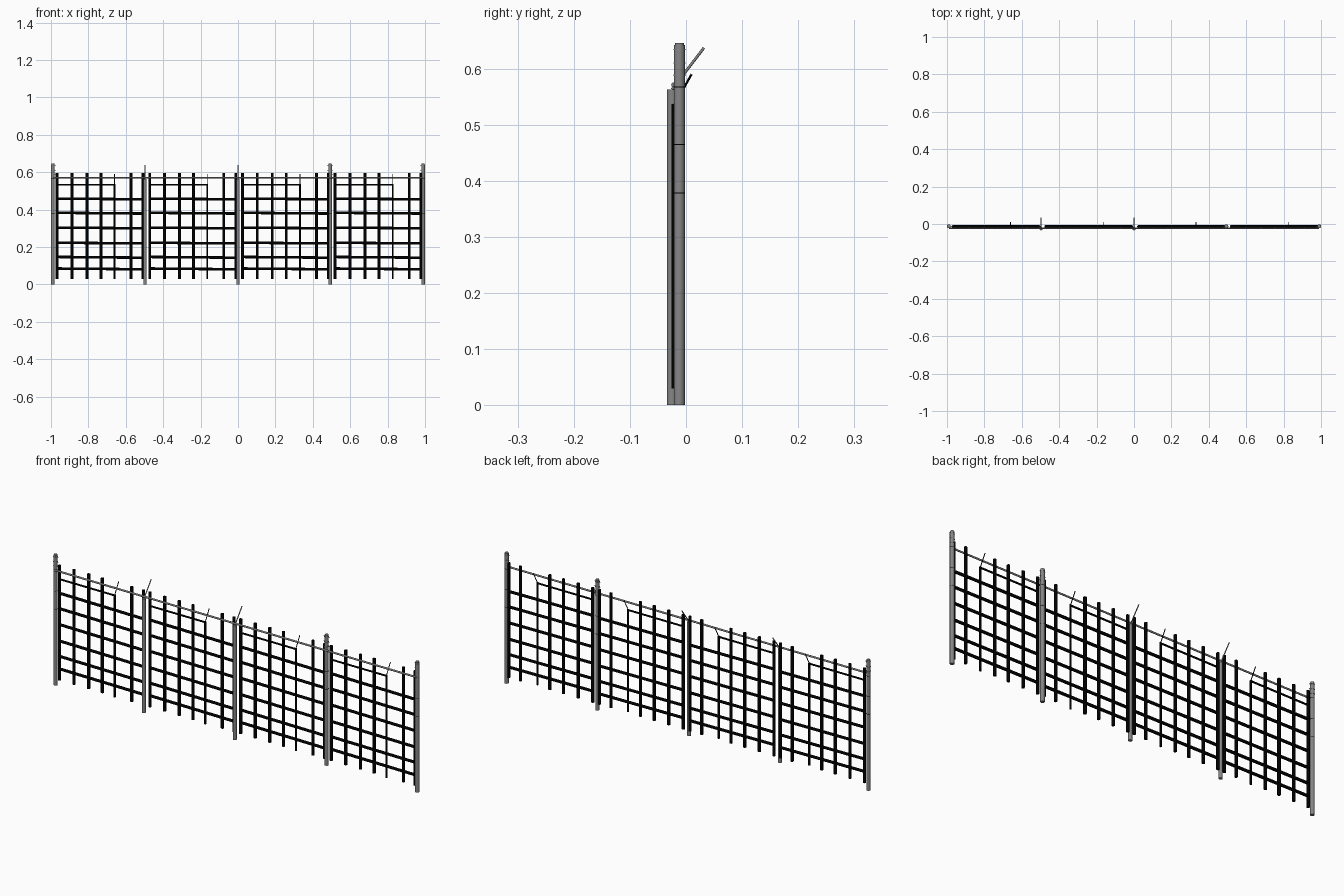
import bpy, bmesh, math
from mathutils import Vector

if "Cube" in bpy.data.objects:
    bpy.data.objects.remove(bpy.data.objects["Cube"])


def material(name, rgb):
    m = bpy.data.materials.new(name)
    m.diffuse_color = (*rgb, 1)
    m.use_nodes = True
    m.node_tree.nodes["Principled BSDF"].inputs["Base Color"].default_value = m.diffuse_color
    return m


STEEL = material("grey steel", (0.24, 0.24, 0.24))
BLACK = material("black bar", (0.0, 0.0, 0.0))


def tube(bm, a, b, r, sides):
    # Capped round bar between two points
    a, b = Vector(a), Vector(b)
    d = b - a
    q = d.to_track_quat('Z', 'Y')
    rings = []
    for c in (a, b):
        rings.append([bm.verts.new(c + q @ Vector((
            r * math.cos(2 * math.pi * i / sides),
            r * math.sin(2 * math.pi * i / sides), 0))) for i in range(sides)])
    lo, hi = rings
    for i in range(sides):
        j = (i + 1) % sides
        bm.faces.new((lo[i], lo[j], hi[j], hi[i]))
    bm.faces.new(lo[::-1])
    bm.faces.new(hi)


def make(name, mat, bars, sides=8):
    # One object made from a list of (start, end, radius) bars
    bm = bmesh.new()
    for a, b, r in bars:
        tube(bm, a, b, r, sides)
    me = bpy.data.meshes.new(name)
    bm.to_mesh(me)
    bm.free()
    me.materials.append(mat)
    ob = bpy.data.objects.new(name, me)
    bpy.context.collection.objects.link(ob)
    bpy.context.view_layer.objects.active = ob
    ob.select_set(True)
    bpy.ops.object.shade_smooth_by_angle(angle=math.radians(50))
    ob.select_set(False)


# Tall posts with tie rings and short wire stubs pointing along the fence
for i, (x, left, right) in enumerate(((-0.99, 0, 1), (0.493, 1, 1), (0.99, 1, 0))):
    make(f"tall_post_{i}", STEEL,
         [((x, -0.012, 0), (x, -0.012, 0.642), 0.0098),
          ((x, -0.012, 0.642), (x, -0.012, 0.646), 0.008)], 16)
    make(f"tie_rings_{i}", STEEL,
         [((x, -0.012, z - 0.001), (x, -0.012, z + 0.001), 0.0107)
          for z in (0.588, 0.61, 0.634)], 16)
    make(f"lower_ties_{i}", BLACK,
         [((x, -0.012, z - 0.0008), (x, -0.012, z + 0.0008), 0.0103)
          for z in (0.378, 0.465, 0.567)], 16)
    make(f"wire_stubs_{i}", STEEL,
         [((x - 0.016 * left, -0.012, z), (x + 0.016 * right, -0.012, z), 0.0015)
          for z in (0.588, 0.61, 0.634)], 6)

# Short posts, each with an arm leaning back
for i, x in enumerate((-0.497, 0.0)):
    make(f"short_post_{i}", STEEL,
         [((x, -0.025, 0), (x, -0.025, 0.563), 0.009)], 16)
    make(f"leaning_arm_{i}", STEEL,
         [((x, -0.025, 0.563), (x, 0.032, 0.637), 0.0025)], 8)

# Top rail
make("top_rail", STEEL, [((-0.989, -0.022, 0.571), (0.989, -0.022, 0.571), 0.0045)], 10)

# Four grid panels
PITCH = 0.4957
for p in range(4):
    o = -0.968 + p * PITCH
    make(f"upright_bars_{p}", BLACK,
         [((o + dx, -0.013, 0.03), (o + dx, -0.013, 0.597), 0.0075)
          for dx in (0, 0.08, 0.16, 0.235, 0.396, 0.46)])
    make(f"cross_bars_{p}", BLACK,
         [((o, -0.013, z + 0.002), (o + 0.46, -0.013, z - 0.002), 0.007)
          for z in (0.083, 0.145, 0.221, 0.302, 0.381, 0.457)])
    # Thin wire: upright, bent tip and short top strand
    x = o + 0.308
    make(f"bent_wire_{p}", BLACK,
         [((x, -0.021, 0.03), (x, -0.021, 0.537), 0.0048),
          ((x, -0.021, 0.535), (x, 0.010, 0.59), 0.002),
          ((o, -0.021, 0.533), (x, -0.021, 0.533), 0.0045)])
